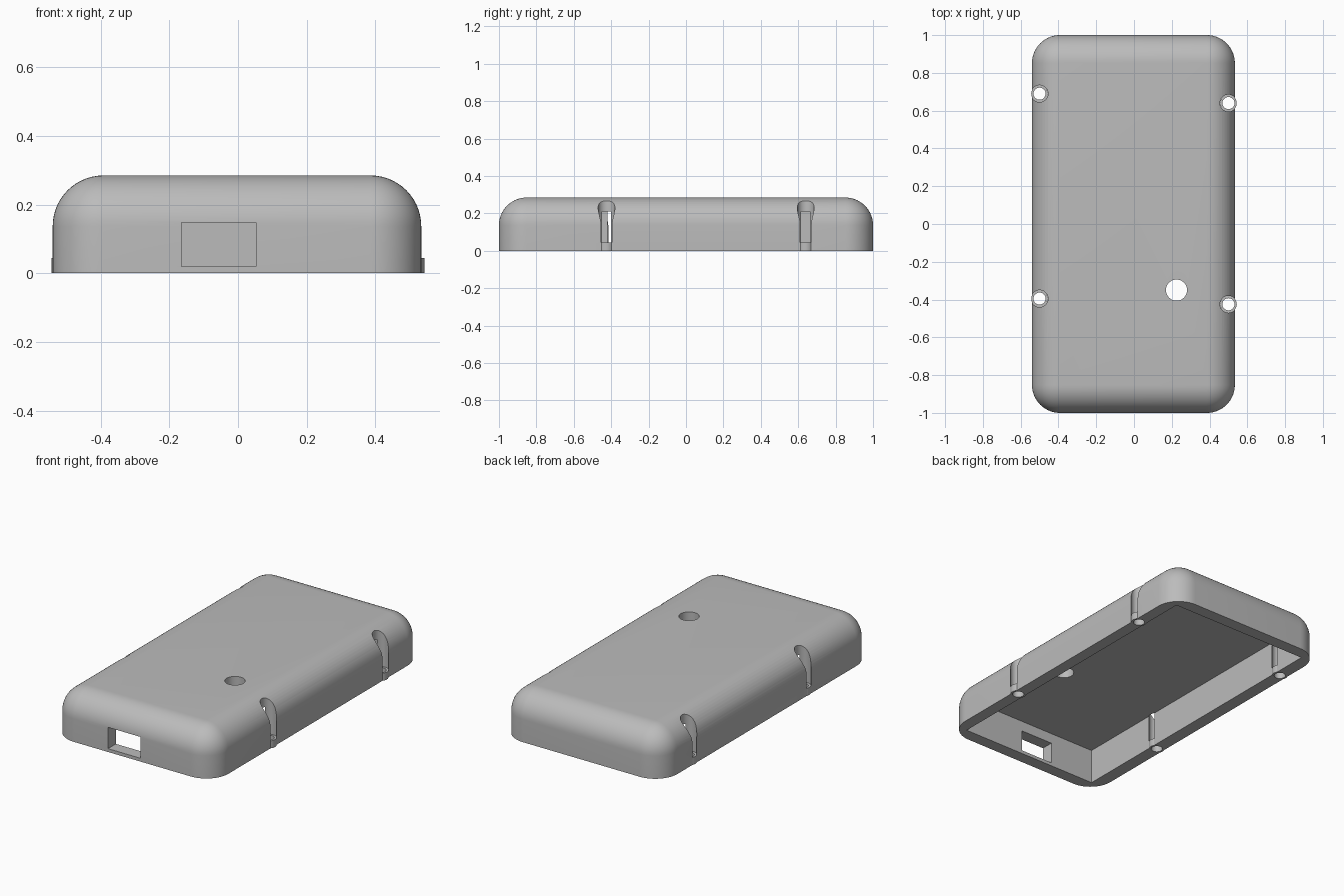
import bpy
import bmesh
from mathutils import Matrix, Vector

scene = bpy.context.scene
if "Cube" in bpy.data.objects:
    bpy.data.objects.remove(bpy.data.objects["Cube"], do_unlink=True)

grey = bpy.data.materials.new("plain grey")
grey.use_nodes = True
COLOUR = (0.5, 0.5, 0.5, 1)
grey.diffuse_color = COLOUR
grey.node_tree.nodes["Principled BSDF"].inputs["Base Color"].default_value = COLOUR


def add_object(name, bm):
    bmesh.ops.recalc_face_normals(bm, faces=bm.faces)
    mesh = bpy.data.meshes.new(name)
    bm.to_mesh(mesh)
    bm.free()
    mesh.materials.append(grey)
    obj = bpy.data.objects.new(name, mesh)
    scene.collection.objects.link(obj)
    return obj


def box_mesh(low, high):
    low, high = Vector(low), Vector(high)
    bm = bmesh.new()
    bmesh.ops.create_cube(bm, size=1)
    for v in bm.verts:
        v.co = (low + high) / 2 + v.co * (high - low)
    return bm


def box(name, low, high):
    return add_object(name, box_mesh(low, high))


def cylinder(name, x, y, radius, low, high):
    bm = bmesh.new()
    bmesh.ops.create_cone(bm, cap_ends=True, segments=48, radius1=radius,
                          radius2=radius, depth=high - low,
                          matrix=Matrix.Translation((x, y, (low + high) / 2)))
    return add_object(name, bm)


def combine(target, tool, operation):
    """Apply one boolean and discard the tool object."""
    bpy.context.view_layer.objects.active = target
    mod = target.modifiers.new(operation, "BOOLEAN")
    mod.operation = operation
    mod.solver = "EXACT"
    mod.object = tool
    bpy.ops.object.modifier_apply(modifier=mod.name)
    bpy.data.objects.remove(tool, do_unlink=True)


# Shell: block with rounded corners and rounded top, flat underneath
HEIGHT, FILLET = 0.285, 0.148
bm = box_mesh((-0.54, -1, 0), (0.534, 1, HEIGHT))
rounded = [e for e in bm.edges if max(v.co.z for v in e.verts) > HEIGHT / 2]
bmesh.ops.bevel(bm, geom=rounded, offset=FILLET, offset_type="OFFSET",
                segments=14, profile=0.5, affect="EDGES", clamp_overlap=True)
case = add_object("case_shell", bm)

# Open underside, cable port and top hole
combine(case, box("cavity", (-0.462, -0.925, -0.1), (0.462, 0.925, 0.21)), "DIFFERENCE")
combine(case, box("port", (-0.165, -1.1, 0.02), (0.052, -0.85, 0.148)), "DIFFERENCE")
combine(case, cylinder("top_hole", 0.225, -0.35, 0.056, 0.15, 0.4), "DIFFERENCE")

# Screw seats: low boss, head recess above it, shank hole through it
SEAT = 0.045
for x, y in ((-0.5, 0.69), (-0.5, -0.395), (0.5, 0.64), (0.5, -0.425)):
    combine(case, cylinder("screw_recess", x, y, 0.045, SEAT, 0.4), "DIFFERENCE")
    combine(case, cylinder("screw_boss", x, y, 0.044, 0, SEAT), "UNION")
    combine(case, cylinder("screw_hole", x, y, 0.032, -0.1, 0.1), "DIFFERENCE")

# Smooth rounds, crisp cut edges
bpy.ops.object.select_all(action="DESELECT")
case.select_set(True)
bpy.context.view_layer.objects.active = case
bpy.ops.object.shade_smooth_by_angle(angle=0.5)
